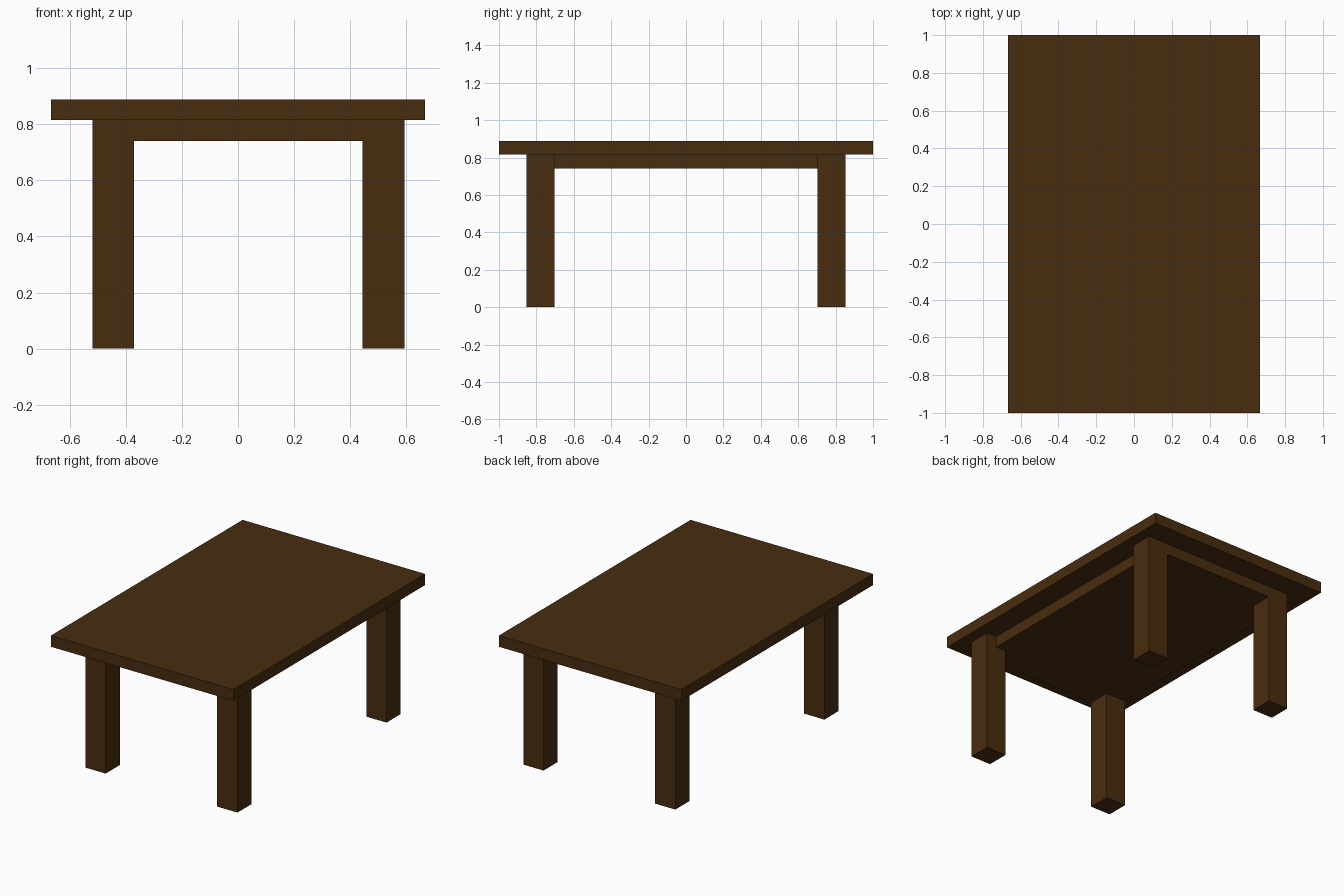
import bpy

if "Cube" in bpy.data.objects:
    bpy.data.objects.remove(bpy.data.objects["Cube"])

U = 2 / 27  # one building unit; the table is 27 units long

wood = bpy.data.materials.new("dark brown wood")
wood.diffuse_color = (0.064, 0.0262, 0.0047, 1)
wood.use_nodes = True
wood.node_tree.nodes["Principled BSDF"].inputs["Base Color"].default_value = wood.diffuse_color


def box(name, x0, x1, y0, y1, z0, z1):
    """Box from its limits, in building units."""
    bpy.ops.mesh.primitive_cube_add(size=1)
    ob = bpy.context.object
    ob.name = name
    for v in ob.data.vertices:
        v.co.x = (x1 if v.co.x > 0 else x0) * U
        v.co.y = (y1 if v.co.y > 0 else y0) * U
        v.co.z = (z1 if v.co.z > 0 else z0) * U
    ob.data.materials.append(wood)
    return ob


# table top
box("table_top", -9, 9, -13.5, 13.5, 11, 12)

# solid frame slab under the top
box("under_frame", -7, 7, -11.5, 11.5, 10, 11)

# legs: left pair flush with the frame, right pair one unit further out
for side, x in (("left", -7), ("right", 6)):
    for end, y in (("front", -11.5), ("back", 9.5)):
        box(f"{end}_{side}_leg", x, x + 2, y, y + 2, 0, 11)
